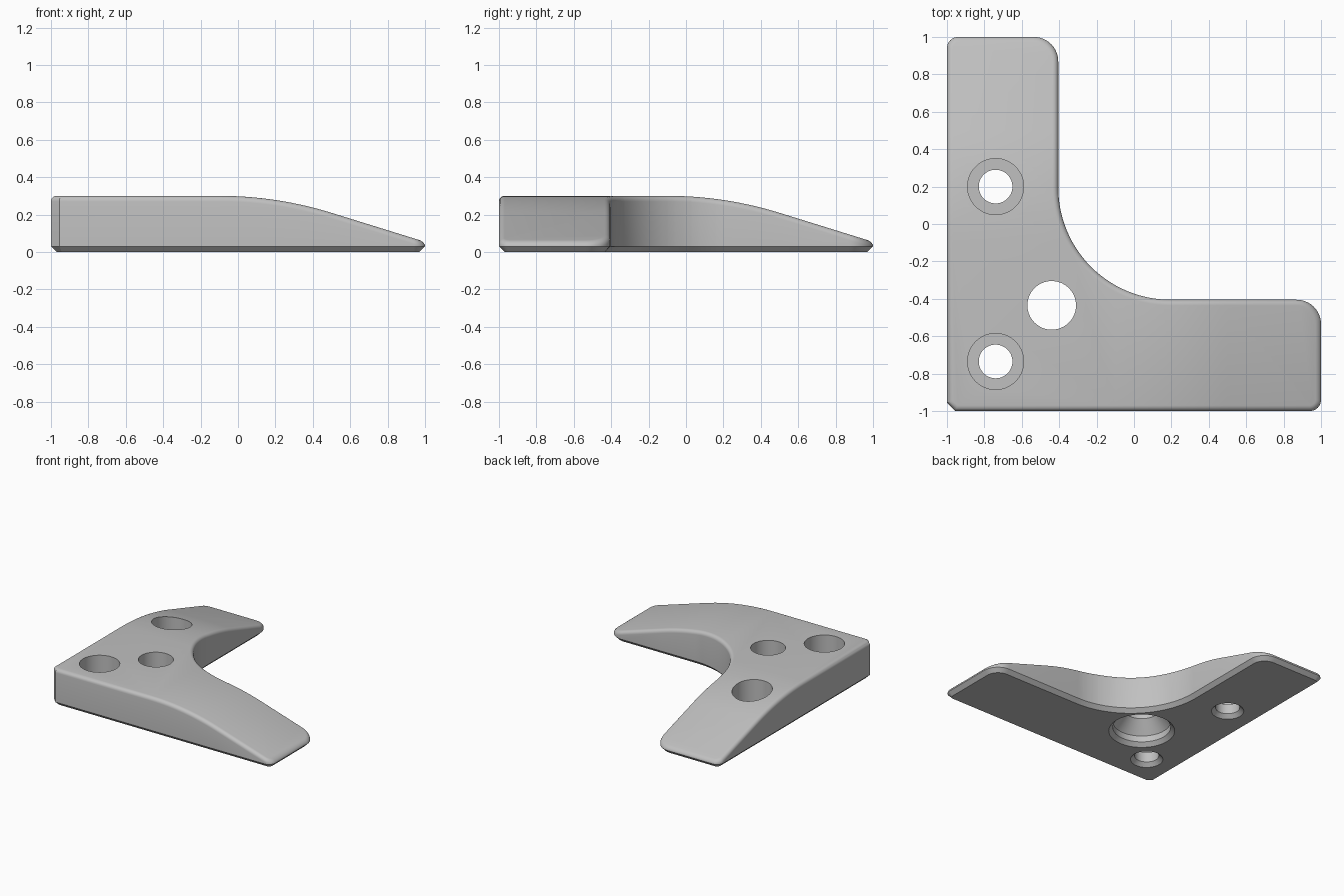
import bpy
import bmesh
import math
from mathutils import Vector

cube = bpy.data.objects.get("Cube")
if cube:
    bpy.data.objects.remove(cube, do_unlink=True)

HEIGHT, CHAMFER, ROUND = 0.3, 0.03, 0.03
BEND_START, BEND_END, SLOPE = -0.1, 0.5, math.atan(0.31)
BEND_RADIUS = (BEND_END - BEND_START) / math.sin(SLOPE)

grey = bpy.data.materials.new("light_grey")
grey.use_nodes = True
grey.diffuse_color = (0.53, 0.53, 0.53, 1)
grey.node_tree.nodes["Principled BSDF"].inputs["Base Color"].default_value = grey.diffuse_color


def top_height(u):
    """Height of the top along an arm: flat, then an arc, then a straight ramp."""
    if u <= BEND_START:
        return HEIGHT
    run = min(u, BEND_END) - BEND_START
    drop = BEND_RADIUS - math.sqrt(BEND_RADIUS ** 2 - run ** 2)
    return HEIGHT - drop - max(0, u - BEND_END) * math.tan(SLOPE)


def rounded_outline(corners):
    """Corners are (x, y, radius, steps); one step gives a chamfer."""
    points = []
    for i, (x, y, r, steps) in enumerate(corners):
        here = Vector((x, y))
        back = (Vector(corners[i - 1][:2]) - here).normalized()
        ahead = (Vector(corners[(i + 1) % len(corners)][:2]) - here).normalized()
        centre = here + (back + ahead) * r
        for k in range(steps + 1):
            t = math.pi / 2 * k / steps
            points.append(centre - ahead * r * math.cos(t) - back * r * math.sin(t))
    return points


def inset(points, d):
    result = []
    for i, p in enumerate(points):
        a = (p - points[i - 1]).normalized()
        b = (points[(i + 1) % len(points)] - p).normalized()
        na, nb = Vector((-a.y, a.x)), Vector((-b.y, b.x))
        result.append(p + (na + nb) * d / (1 + na.dot(nb)))
    return result


def skin(bm, loops):
    """Join equal closed loops of points into a capped solid."""
    rings = [[bm.verts.new(p) for p in loop] for loop in loops]
    n = len(rings[0])
    for low, high in zip(rings, rings[1:]):
        for i in range(n):
            j = (i + 1) % n
            bm.faces.new((low[i], low[j], high[j], high[i]))
    bm.faces.new(rings[0][::-1])
    bm.faces.new(rings[-1])


def make_object(name, bm):
    bmesh.ops.recalc_face_normals(bm, faces=bm.faces)
    mesh = bpy.data.meshes.new(name)
    bm.to_mesh(mesh)
    bm.free()
    mesh.materials.append(grey)
    obj = bpy.data.objects.new(name, mesh)
    bpy.context.scene.collection.objects.link(obj)
    return obj


# Bracket body: L outline, chamfered below and rounded above
outline = rounded_outline([
    (-1, -1, 0.045, 1), (1, -1, 0.06, 8), (1, -0.405, 0.13, 10),
    (-0.405, -0.405, 0.6, 28), (-0.405, 1, 0.13, 10), (-1, 1, 0.06, 8)])
layers = [(CHAMFER, 0), (0, CHAMFER)]
for k in range(6):
    t = math.pi / 2 * k / 5
    layers.append((ROUND * (1 - math.cos(t)), 1 + math.sin(t)))
bm = bmesh.new()
skin(bm, [[(p.x, p.y, z) for p in inset(outline, d)] for d, z in layers])

# Cut the arms into strips, then drop the top onto the sloping profile
STRIPS = 14
for k in range(STRIPS + 1):
    u = BEND_START + (BEND_END - BEND_START) * k / STRIPS
    for axis in (Vector((1, 0, 0)), Vector((0, 1, 0))):
        bmesh.ops.bisect_plane(bm, geom=bm.verts[:] + bm.edges[:] + bm.faces[:],
                               plane_co=axis * u, plane_no=axis, dist=1e-5)
for v in bm.verts:
    if v.co.z > 0.5:
        h = min(top_height(v.co.x), top_height(v.co.y))
        v.co.z = h - min(ROUND, h - CHAMFER - 0.002) * (2 - v.co.z)
body = make_object("corner_bracket", bm)


def cut_hole(name, x, y, profile):
    """Cut a turned hole given by (radius, height) points."""
    sides = 64
    angles = [2 * math.pi * i / sides for i in range(sides)]
    cutter_bm = bmesh.new()
    skin(cutter_bm, [[(x + r * math.cos(a), y + r * math.sin(a), z) for a in angles]
                     for r, z in profile])
    cutter = make_object(name, cutter_bm)
    cutter.hide_render = True
    mod = body.modifiers.new(name, 'BOOLEAN')
    mod.operation = 'DIFFERENCE'
    mod.solver = 'EXACT'
    mod.object = cutter
    bpy.context.view_layer.objects.active = body
    bpy.ops.object.modifier_apply(modifier=name)
    bpy.data.objects.remove(cutter, do_unlink=True)


# Two counterbored screw holes and one hole that widens underneath
for name, y in (("front_screw_hole", -0.735), ("back_screw_hole", 0.2)):
    cut_hole(name, -0.74, y, [(0.13, -0.01), (0.09, 0.03), (0.09, 0.11),
                              (0.15, 0.11), (0.15, 0.5)])
cut_hole("centre_hole", -0.44, -0.435, [(0.255, -0.01), (0.215, 0.03), (0.215, 0.08),
                                        (0.13, 0.18), (0.13, 0.5)])

# Smooth shading with sharp rims
bpy.ops.object.select_all(action='DESELECT')
body.select_set(True)
bpy.context.view_layer.objects.active = body
bpy.ops.object.shade_smooth_by_angle(angle=math.radians(30))
